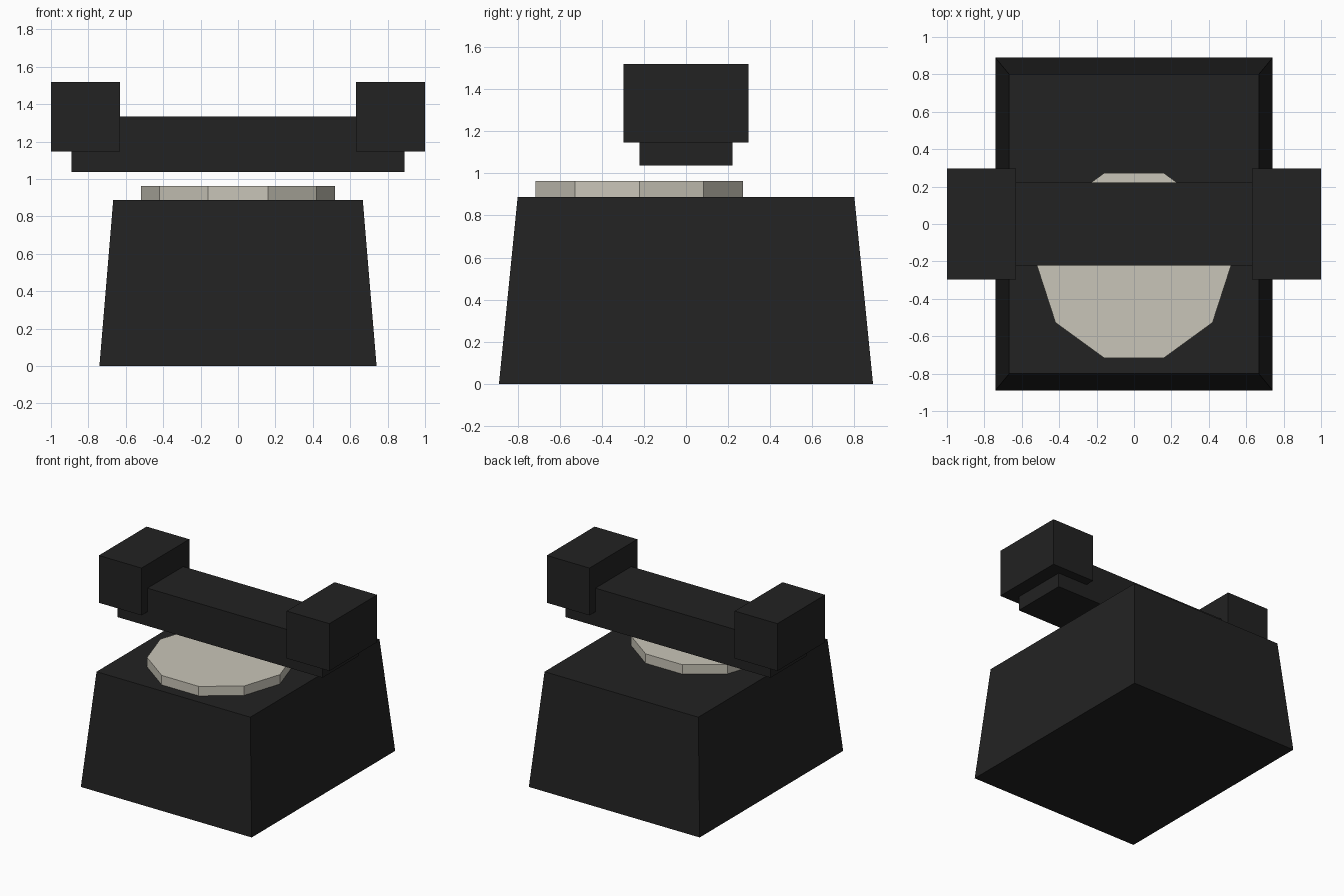
import bpy, bmesh, math

if "Cube" in bpy.data.objects:
    bpy.data.objects.remove(bpy.data.objects["Cube"])


def material(name, rgb):
    m = bpy.data.materials.new(name)
    m.diffuse_color = (*rgb, 1)
    m.use_nodes = True
    m.node_tree.nodes["Principled BSDF"].inputs["Base Color"].default_value = m.diffuse_color
    return m


BLACK = material("black", (0.016, 0.016, 0.016))
CREAM = material("cream", (0.584, 0.558, 0.479))


def prism(name, mat, base, top, z0, z1, centre=(0, 0)):
    """Solid between two polygons with matching point counts."""
    bm = bmesh.new()
    cx, cy = centre
    lo = [bm.verts.new((x + cx, y + cy, z0)) for x, y in base]
    hi = [bm.verts.new((x + cx, y + cy, z1)) for x, y in top]
    bm.faces.new(lo[::-1])
    bm.faces.new(hi)
    n = len(lo)
    for i in range(n):
        j = (i + 1) % n
        bm.faces.new((lo[i], lo[j], hi[j], hi[i]))
    me = bpy.data.meshes.new(name)
    bm.to_mesh(me)
    bm.free()
    me.materials.append(mat)
    ob = bpy.data.objects.new(name, me)
    bpy.context.collection.objects.link(ob)
    return ob


def rect(hx, hy):
    return [(-hx, -hy), (hx, -hy), (hx, hy), (-hx, hy)]


# Tapered telephone body
prism("body", BLACK, rect(0.741, 0.889), rect(0.667, 0.80), 0, 0.889)

# Ten-sided dial on top
ring = [(0.519 * math.cos(math.tau * i / 10), 0.519 * math.sin(math.tau * i / 10))
        for i in range(10)]
prism("dial", CREAM, ring, ring, 0.889, 0.963, (0, -0.222))

# Handset bar with an ear and a mouth block
prism("handset_bar", BLACK, rect(0.889, 0.222), rect(0.889, 0.222), 1.037, 1.333)
for name, side in (("earpiece", -1), ("mouthpiece", 1)):
    end = rect(0.185, 0.296)
    prism(name, BLACK, end, end, 1.148, 1.519, (side * 0.815, 0))
